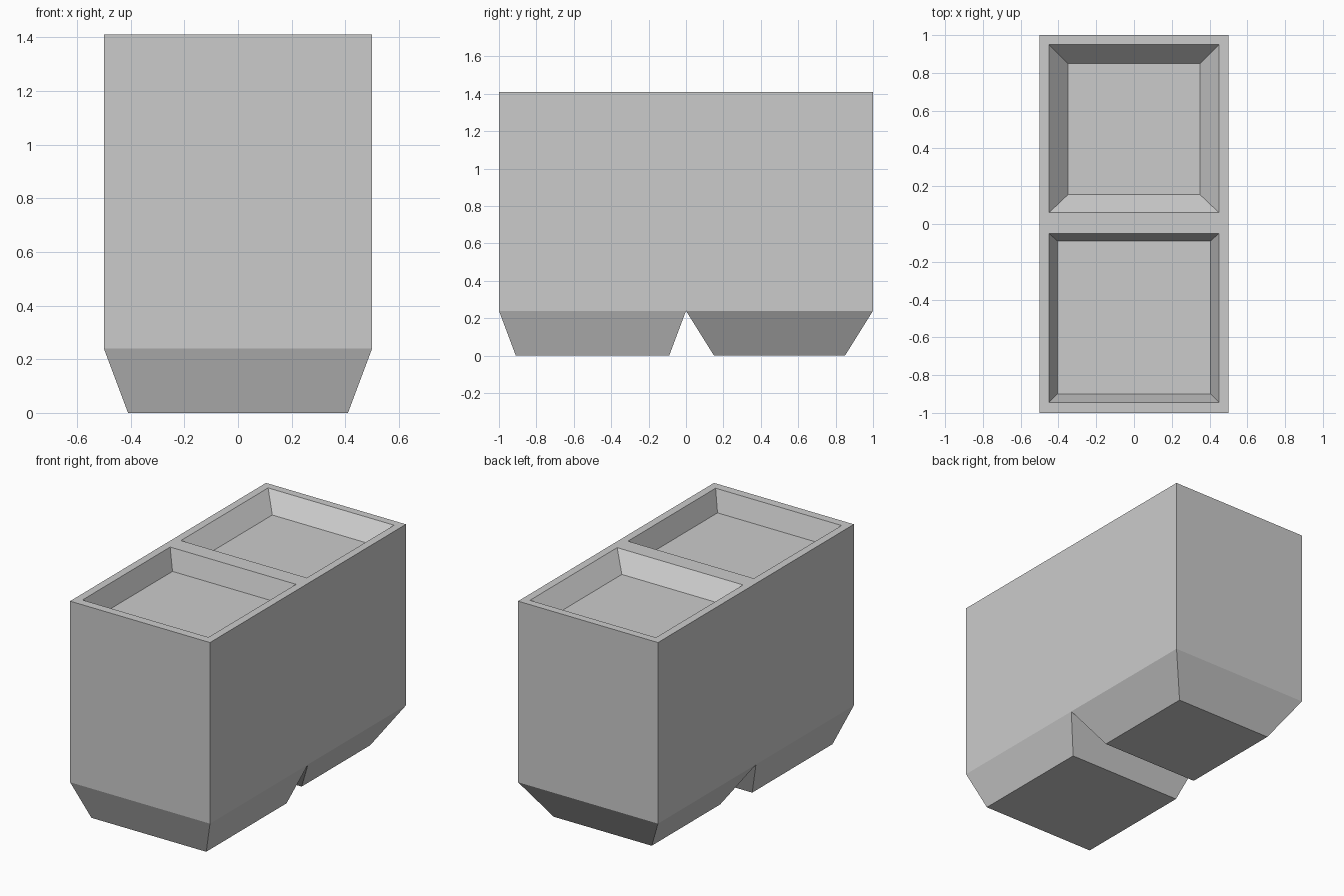
import bpy, bmesh

if "Cube" in bpy.data.objects:
    bpy.data.objects.remove(bpy.data.objects["Cube"])

TOP, MID = 1.41, 0.24


def ring(bm, x, y0, y1, z):
    return [bm.verts.new(p) for p in ((-x, y0, z), (x, y0, z), (x, y1, z), (-x, y1, z))]


def compartment(bm, y0, y1, foot, rim, floor):
    """Loft one half: tapered foot, straight walls, rim and sloped tray."""
    rings = [ring(bm, *foot, 0.0),
             ring(bm, 0.5, y0, y1, MID),
             ring(bm, 0.5, y0, y1, TOP),
             ring(bm, *rim, TOP),
             ring(bm, *floor)]
    bm.faces.new(reversed(rings[0]))
    for level, (a, b) in enumerate(zip(rings, rings[1:])):
        for i in range(4):
            j = (i + 1) % 4
            # The two halves are open to each other at y = 0
            if level == 1 and abs(a[i].co.y) < 1e-6 and abs(a[j].co.y) < 1e-6:
                continue
            bm.faces.new((a[i], a[j], b[j], b[i]))
    bm.faces.new(rings[-1])


bm = bmesh.new()
# Front half: wide foot and shallow-sloped tray
compartment(bm, -1.0, 0.0, (0.41, -0.91, -0.09),
            (0.45, -0.945, -0.05), (0.405, -0.90, -0.09, TOP - 0.13))
# Back half: narrower foot and wider-sloped tray
compartment(bm, 0.0, 1.0, (0.35, 0.15, 0.85),
            (0.45, 0.06, 0.95), (0.35, 0.155, 0.85, TOP - 0.11))

# Join the halves into one closed body
bmesh.ops.remove_doubles(bm, verts=bm.verts, dist=1e-4)
bmesh.ops.recalc_face_normals(bm, faces=bm.faces)

mesh = bpy.data.meshes.new("double_bin_body")
bm.to_mesh(mesh)
bm.free()
bpy.context.collection.objects.link(bpy.data.objects.new("double_bin_body", mesh))
